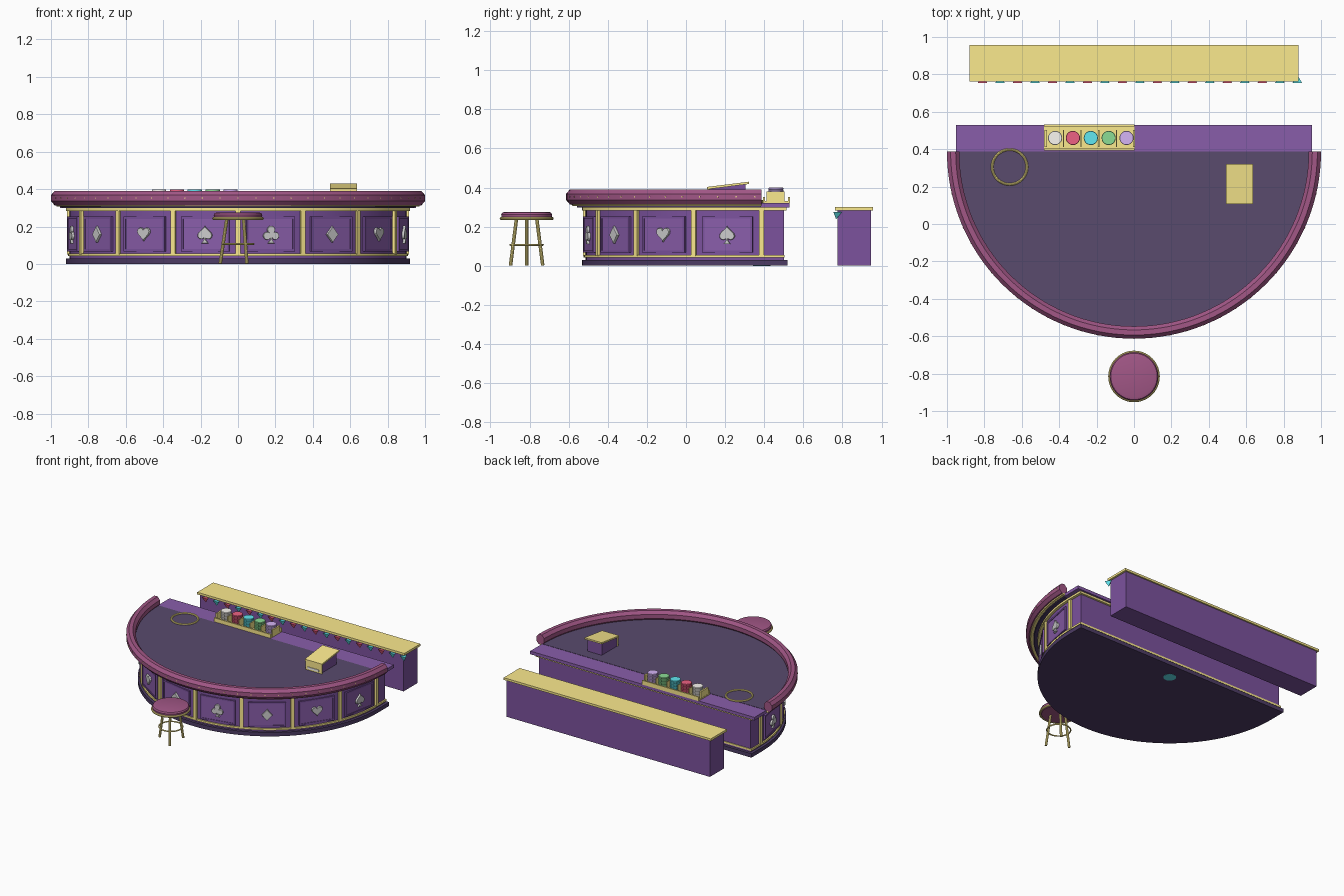
import bpy, bmesh
from math import sin, cos, pi, radians
from mathutils import Vector, Matrix

if "Cube" in bpy.data.objects:
    bpy.data.objects.remove(bpy.data.objects["Cube"])

CY = 0.387  # centre of the half-round table


def material(name, rgb):
    m = bpy.data.materials.new(name)
    m.diffuse_color = (*rgb, 1)
    m.use_nodes = True
    m.node_tree.nodes["Principled BSDF"].inputs["Base Color"].default_value = m.diffuse_color
    return m


PURPLE = material("purple", (0.20, 0.085, 0.34))
LIGHT = material("light_purple", (0.25, 0.11, 0.40))
DARK = material("dark_purple", (0.075, 0.045, 0.13))
FELT = material("felt", (0.10, 0.07, 0.155))
GOLD = material("gold", (0.97, 0.82, 0.27))
PLUM = material("plum", (0.36, 0.095, 0.24))
SILVER = material("silver", (0.78, 0.78, 0.76))
WHITE = material("white", (0.95, 0.93, 0.88))
RED = material("red", (0.85, 0.12, 0.23))
TEAL = material("teal", (0.12, 0.80, 0.88))
GREEN = material("green", (0.26, 0.72, 0.30))
LILAC = material("lilac", (0.66, 0.46, 0.92))


def finish(name, bm, mat, smooth=True):
    bmesh.ops.recalc_face_normals(bm, faces=bm.faces)
    me = bpy.data.meshes.new(name)
    bm.to_mesh(me)
    bm.free()
    me.materials.append(mat)
    ob = bpy.data.objects.new(name, me)
    bpy.context.collection.objects.link(ob)
    if smooth:
        bpy.context.view_layer.objects.active = ob
        ob.select_set(True)
        bpy.ops.object.shade_smooth_by_angle(angle=radians(30))
        ob.select_set(False)
    return ob


def loft(bm, rings, caps=True, closed=False):
    """Skin a list of equally sized point rings."""
    vs = [[bm.verts.new(p) for p in r] for r in rings]
    n = len(vs[0])
    pairs = list(zip(vs, vs[1:])) + ([(vs[-1], vs[0])] if closed else [])
    for a, b in pairs:
        for i in range(n):
            j = (i + 1) % n
            bm.faces.new((a[i], a[j], b[j], b[i]))
    if caps and not closed:
        bm.faces.new(vs[0])
        bm.faces.new(vs[-1])


def arc_sweep(name, profile, mat, segs=64):
    """Sweep an (r, z) profile round the front half circle."""
    bm = bmesh.new()
    loft(bm, [[(r * cos(pi + pi * i / segs), CY + r * sin(pi + pi * i / segs), z) for r, z in profile]
              for i in range(segs + 1)])
    return finish(name, bm, mat)


def half_round(name, r, back, z0, z1, mat, segs=64):
    """Half disc with a straight rear extension."""
    pts = [(r * cos(pi + pi * i / segs), CY + r * sin(pi + pi * i / segs)) for i in range(segs + 1)]
    if back > CY:
        pts += [(r, back), (-r, back)]
    bm = bmesh.new()
    loft(bm, [[(x, y, z) for x, y in pts] for z in (z0, z1)])
    return finish(name, bm, mat)


def box(name, x0, x1, y0, y1, z0, z1, mat, rise=0.0, rise_bottom=0.0):
    """Box; the rear top and bottom edges can be lifted."""
    bm = bmesh.new()
    loft(bm, [[(x, y0, z0), (x, y1, z0 + rise_bottom), (x, y1, z1 + rise), (x, y0, z1)] for x in (x0, x1)])
    return finish(name, bm, mat, False)


def lathe(name, profile, loc, mat, segs=32, closed=False):
    bm = bmesh.new()
    loft(bm, [[(loc[0] + r * cos(2 * pi * i / segs), loc[1] + r * sin(2 * pi * i / segs), loc[2] + z)
               for i in range(segs)] for r, z in profile], closed=closed)
    return finish(name, bm, mat)


def circle(r, n, cx=0.0, cz=0.0):
    return [(cx + r * cos(2 * pi * i / n), cz + r * sin(2 * pi * i / n)) for i in range(n)]


def rod(name, p, q, r, mat):
    p, q = Vector(p), Vector(q)
    bm = bmesh.new()
    rot = (q - p).to_track_quat('Z', 'Y').to_matrix().to_4x4()
    bmesh.ops.create_cone(bm, cap_ends=True, segments=10, radius1=r, radius2=r, depth=(q - p).length,
                          matrix=Matrix.Translation((p + q) / 2) @ rot)
    return finish(name, bm, mat)


def on_front(name, shapes, angle, r0, r1, z, mat, taper=1.0):
    """Extrude flat (x, z) shapes outward from the curved front."""
    bm = bmesh.new()
    for s in shapes:
        cx = sum(p[0] for p in s) / len(s)
        cz = sum(p[1] for p in s) / len(s)
        top = [(cx + (x - cx) * taper, cz + (h - cz) * taper) for x, h in s]
        loft(bm, [[(x, -r0, h) for x, h in s], [(x, -r1 + 0.004, h) for x, h in s],
                  [(x, -r1, h) for x, h in top]])
    bm.transform(Matrix.Translation((0, CY, z)) @ Matrix.Rotation(angle, 4, 'Z'))
    return finish(name, bm, mat, False)


def rect(w, h, cx=0.0, cz=0.0):
    return [(cx - w / 2, cz - h / 2), (cx + w / 2, cz - h / 2), (cx + w / 2, cz + h / 2), (cx - w / 2, cz + h / 2)]


def heart(k, up=1, dz=0.0):
    return [(k * 16 * sin(t) ** 3, dz + up * k * (13 * cos(t) - 5 * cos(2 * t) - 2 * cos(3 * t) - cos(4 * t)))
            for t in (2 * pi * i / 28 for i in range(28))]


# Table base
half_round("plinth", 0.92, 0.52, 0, 0.03, DARK)
lathe("floor_disc", [(0.045, -0.001), (0.045, 0.01)], (0, CY, 0), TEAL)
half_round("table_body", 0.9, 0.5, 0.03, 0.295, PURPLE)
half_round("base_trim", 0.91, 0.505, 0.042, 0.056, GOLD)
half_round("upper_trim", 0.92, 0.515, 0.283, 0.3, GOLD)
half_round("under_rail_slab", 0.945, CY, 0.298, 0.31, DARK)
arc_sweep("under_rail_trim", [(0.92, 0.306), (0.968, 0.306), (0.972, 0.313), (0.968, 0.32), (0.92, 0.32)], GOLD)

# Table top, padded octagonal rail and studs
half_round("felt_top", 0.95, CY, 0.305, 0.324, FELT)
arc_sweep("padded_rail", [(0.967 + 0.0357 * cos(radians(22.5 + 45 * i)), 0.352 + 0.0417 * sin(radians(22.5 + 45 * i)))
                          for i in range(8)], PLUM)
for i in range(33):
    a = radians(-88 + 5.5 * i)
    on_front(f"rail_stud_{i}", [circle(0.004, 6)], a, 0.99, 1.001, 0.352, GOLD)

# Pillars, panels and card suits on the front
stem = [(-0.018, -0.048), (0.018, -0.048), (0.005, -0.03), (0.004, 0.0), (-0.004, 0.0), (-0.005, -0.03)]
suits = {
    "club": [circle(0.021, 16, 0, 0.025), circle(0.021, 16, -0.022, -0.008), circle(0.021, 16, 0.022, -0.008),
             circle(0.012, 12), stem],
    "diamond": [[(0, -0.044), (0.037, 0), (0, 0.044), (-0.037, 0)]],
    "heart": [heart(0.0025, 1, 0.006)],
    "spade": [heart(0.0025, -1, 0.004), stem],
}
names = list(suits)
for i in range(9):
    on_front(f"pillar_{i}", [rect(0.026, 0.24)], radians(-90 + 22.5 * i), 0.88, 0.914, 0.17, GOLD)
for i in range(8):
    a = radians(-78.75 + 22.5 * i)
    frame = [rect(0.25, 0.012, 0, 0.087), rect(0.25, 0.012, 0, -0.087),
             rect(0.012, 0.186, 0.125), rect(0.012, 0.186, -0.125)]
    on_front(f"panel_{i}", [rect(0.25, 0.18)], a, 0.87, 0.901, 0.16, LIGHT)
    on_front(f"panel_frame_{i}", frame, a, 0.87, 0.905, 0.16, PURPLE)
    on_front(f"suit_{names[i % 4]}_{i}", suits[names[i % 4]], a, 0.895, 0.914, 0.158, SILVER, 0.94)

# Dealer shelf with chip tray
box("dealer_shelf", -0.953, 0.953, 0.38, 0.53, 0.298, 0.322, LIGHT)
box("tray_floor", -0.48, 0.003, 0.395, 0.529, 0.32, 0.33, GOLD)
for n, y in (("front", 0.393), ("back", 0.521)):
    box(f"tray_{n}_wall", -0.48, 0.003, y, y + 0.01, 0.32, 0.352, GOLD)
for i in range(6):
    x = -0.472 + 0.0945 * i
    w = 0.006 if i in (0, 5) else 0.003
    box(f"tray_divider_{i}", x - w, x + w, 0.412, 0.503, 0.325, 0.38, GOLD)
for i, m in enumerate((WHITE, RED, TEAL, GREEN, LILAC)):
    prof = []
    for k in range(6):
        z = 0.33 + 0.0115 * k
        prof += [(0.036, z), (0.038, z + 0.002), (0.038, z + 0.0095), (0.036, z + 0.0115)][1 if k else 0:]
    lathe(f"chip_stack_{i}", prof, (-0.422 + 0.0955 * i, 0.46, 0), m, 20)

# Gold ring on the felt
lathe("bet_ring", circle(0.007, 8, 0.093, 0.328), (-0.665, 0.305, 0), GOLD, 40, True)

# Card shoe
box("shoe_body", 0.502, 0.624, 0.118, 0.305, 0.322, 0.392, PURPLE, 0.026)
box("shoe_lid", 0.492, 0.637, 0.108, 0.322, 0.391, 0.403, GOLD, 0.027, 0.027)
box("shoe_front", 0.495, 0.634, 0.112, 0.12, 0.322, 0.396, GOLD)
box("shoe_cards", 0.515, 0.61, 0.107, 0.12, 0.335, 0.35, WHITE)

# Back counter with bunting
box("counter_body", -0.865, 0.865, 0.775, 0.945, 0, 0.285, PURPLE)
box("counter_top", -0.88, 0.88, 0.762, 0.956, 0.283, 0.3, GOLD)
for i in range(19):
    bm = bmesh.new()
    bmesh.ops.create_cone(bm, cap_ends=True, segments=3, radius1=0.001, radius2=0.03, depth=0.038,
                          matrix=Matrix.Translation((-0.81 + 0.0935 * i, 0.768, 0.257)))
    finish(f"bunting_flag_{i}", bm, TEAL if i % 2 or i == 18 else RED, False)

# Stool with three legs
S = (0, -0.815, 0)
lathe("stool_seat", [(0.12, 0.234), (0.128, 0.242), (0.13, 0.262), (0.124, 0.272), (0.11, 0.276)], S, PLUM, 40)
lathe("stool_seat_trim", circle(0.008, 10, 0.13, 0.242), S, GOLD, 40, True)
lathe("stool_foot_ring", circle(0.005, 8, 0.083, 0.107), S, GOLD, 32, True)
for i in range(3):
    c, s = cos(pi + i * 2 * pi / 3), sin(pi + i * 2 * pi / 3)
    rod(f"stool_leg_{i}", (0.095 * c, S[1] + 0.095 * s, 0.002), (0.06 * c, S[1] + 0.06 * s, 0.24), 0.009, GOLD)
